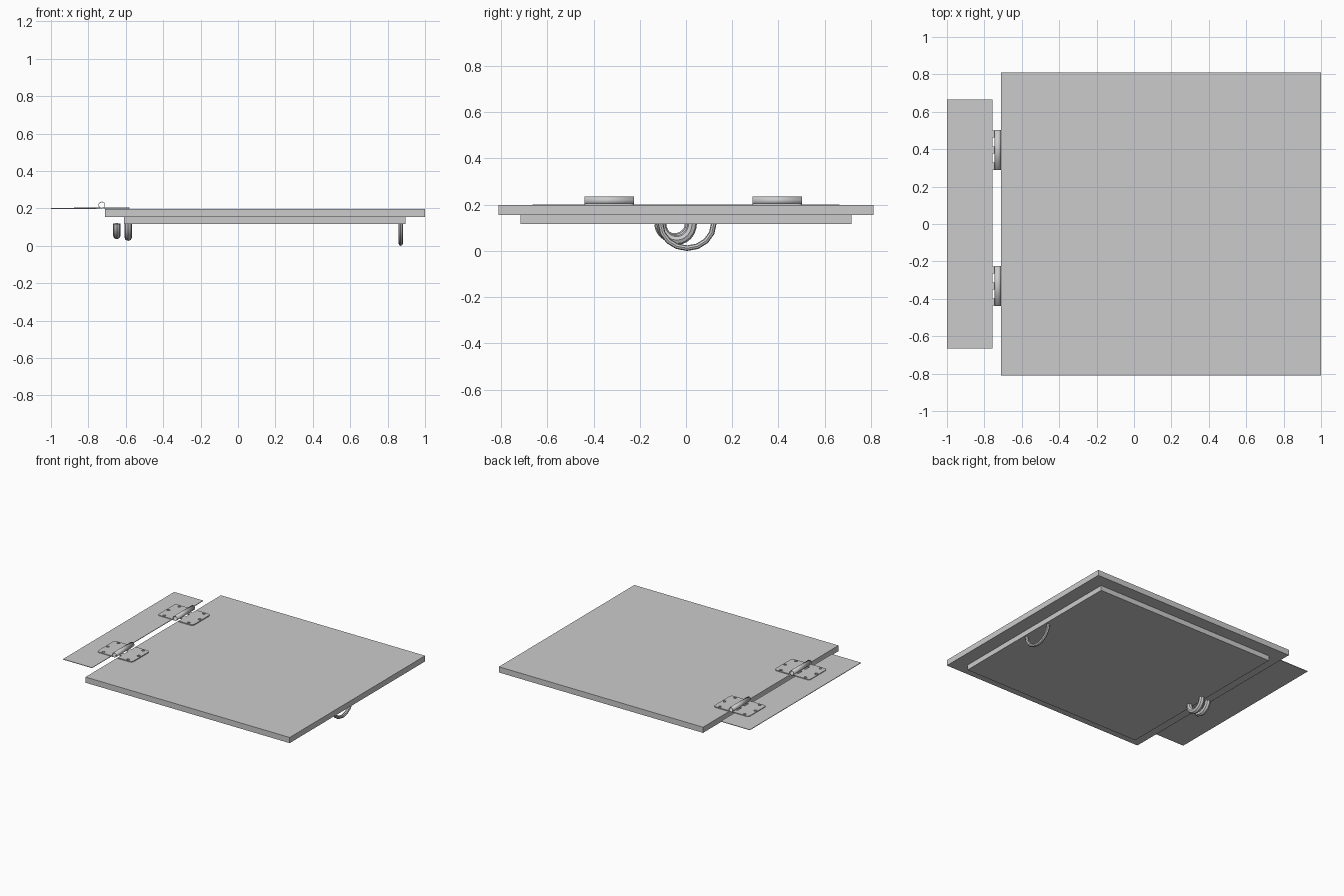
import bpy, math

if "Cube" in bpy.data.objects:
    bpy.data.objects.remove(bpy.data.objects["Cube"])

PIVOT_X, PIVOT_Z = -0.728, 0.218


def box(name, x0, x1, y0, y1, z0, z1):
    bpy.ops.mesh.primitive_cube_add(size=1, location=((x0 + x1) / 2, (y0 + y1) / 2, (z0 + z1) / 2))
    o = bpy.context.object
    o.name = name
    o.scale = (x1 - x0, y1 - y0, z1 - z0)
    bpy.ops.object.transform_apply(location=False, rotation=False, scale=True)
    return o


def curve_object(name, paths, cyclic, location, dims, extrude=0, bevel=0):
    cu = bpy.data.curves.new(name, 'CURVE')
    cu.dimensions = dims
    cu.extrude = extrude
    cu.bevel_depth = bevel
    cu.bevel_resolution = 2
    cu.use_fill_caps = bevel > 0
    if dims == '2D':
        cu.fill_mode = 'BOTH'
    for pts in paths:
        s = cu.splines.new('POLY')
        s.points.add(len(pts) - 1)
        for p, c in zip(s.points, pts):
            p.co = (*c, 1)
        s.use_cyclic_u = cyclic
    o = bpy.data.objects.new(name, cu)
    o.location = location
    bpy.context.collection.objects.link(o)
    bpy.ops.object.select_all(action='DESELECT')
    o.select_set(True)
    bpy.context.view_layer.objects.active = o
    bpy.ops.object.convert(target='MESH')
    return bpy.context.object


def arc(cx, cy, r, a0, a1, n):
    return [(cx + r * math.cos(math.radians(a0 + (a1 - a0) * i / n)),
             cy + r * math.sin(math.radians(a0 + (a1 - a0) * i / n)), 0) for i in range(n + 1)]


# Leaf plate with rounded outer corners, notched knuckle edge and screw holes
def hinge_leaf(name, y, side, tabs):
    h, outer, root, r = 0.107, 0.148, 0.028, 0.02
    outline = [(root, -h, 0)] + arc(outer - r, -h + r, r, -90, 0, 4)
    outline += arc(outer - r, h - r, r, 0, 90, 4) + [(root, h, 0)]
    for t in tabs:
        outline += [(root, t + 0.019, 0), (0.008, t + 0.019, 0),
                    (0.008, t - 0.019, 0), (root, t - 0.019, 0)]
    holes = [arc(cx, cy, 0.011, 0, 330, 11)
             for cx, cy in ((0.103, 0.09), (0.13, 0), (0.103, -0.09))]
    paths = [[(side * px, py, pz) for px, py, pz in path] for path in [outline] + holes]
    curve_object(name, paths, True, (PIVOT_X, y, 0.2025), '2D', extrude=0.0035)


# Hollow barrel along the hinge axis
def hinge_barrel(name, y):
    bpy.ops.mesh.primitive_cylinder_add(vertices=16, radius=0.018, depth=0.214, end_fill_type='NOTHING',
                                        location=(PIVOT_X, y, PIVOT_Z), rotation=(math.pi / 2, 0, 0))
    o = bpy.context.object
    o.name = name
    m = o.modifiers.new("wall", 'SOLIDIFY')
    m.thickness = 0.003
    bpy.ops.object.shade_smooth_by_angle()


# Half ring hanging from the underside
def half_ring(name, x, y, ry, rz, tube, n):
    pts = [(0, ry * math.cos(math.pi * i / n), -rz * math.sin(math.pi * i / n)) for i in range(n + 1)]
    curve_object(name, [pts], False, (x, y, 0.118), '3D', bevel=tube)
    bpy.ops.object.shade_smooth_by_angle()


# Lid slabs and fixing plate
box("lid_top", -0.71, 1.0, -0.81, 0.81, 0.155, 0.198)
box("lid_inner", -0.61, 0.895, -0.715, 0.715, 0.117, 0.155)
box("fixing_plate", -1.0, -0.757, -0.665, 0.665, 0.197, 0.201)

# Hinges
for tag, y in (("back", 0.395), ("front", -0.332)):
    hinge_leaf("hinge_lid_leaf_" + tag, y, 1, (0.043, -0.043))
    hinge_leaf("hinge_plate_leaf_" + tag, y, -1, (0.086, 0, -0.086))
    hinge_barrel("hinge_barrel_" + tag, y)

# Handle and latch rings
half_ring("handle", 0.87, 0.005, 0.115, 0.106, 0.012, 8)
half_ring("latch_ring_outer", -0.648, -0.05, 0.066, 0.062, 0.021, 12)
half_ring("latch_ring_inner", -0.587, -0.04, 0.066, 0.071, 0.021, 12)
